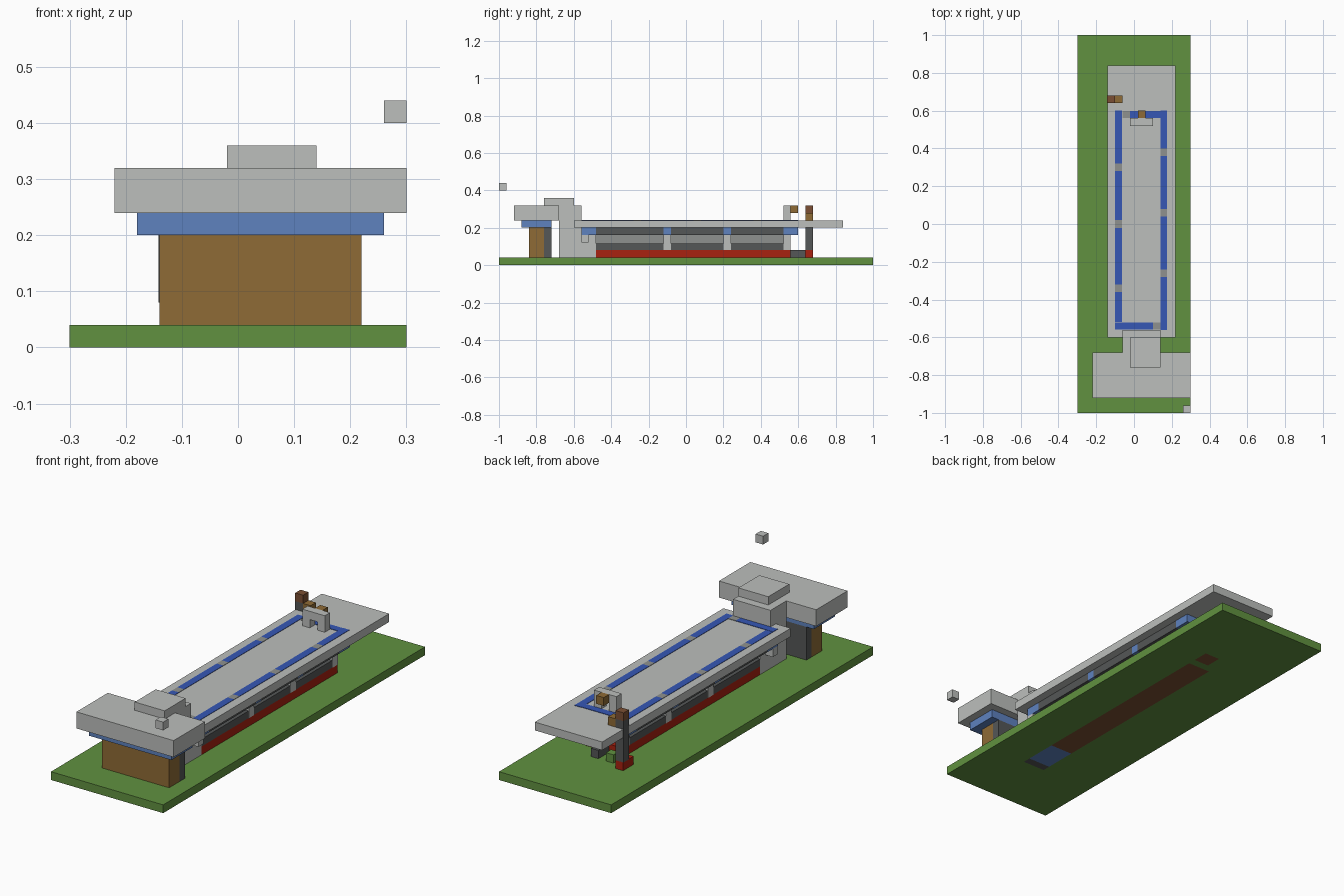
import bpy, bmesh
from mathutils import Vector

cube = bpy.data.objects.get("Cube")
if cube:
    bpy.data.objects.remove(cube)


def material(name, *rgb):
    """Flat material from display values, stored as linear."""
    lin = [((c + 0.055) / 1.055) ** 2.4 for c in rgb] + [1]
    m = bpy.data.materials.new(name)
    m.use_nodes = True
    m.diffuse_color = lin
    m.node_tree.nodes["Principled BSDF"].inputs["Base Color"].default_value = lin
    return m


GREEN = material("grass green", .38, .57, .25)
LIGHT = material("light grey", .74, .75, .74)
MID = material("mid grey", .56, .57, .56)
DARK = material("dark grey", .33, .34, .34)
BLUE = material("soft blue", .37, .51, .75)
DEEP = material("deep blue", .21, .34, .71)
BROWN = material("timber brown", .56, .42, .21)
UMBER = material("dark brown", .48, .31, .20)
RED = material("brick red", .66, .13, .06)


def finish(name, bm, *mats):
    mesh = bpy.data.meshes.new(name)
    bm.to_mesh(mesh)
    bm.free()
    for m in mats:
        mesh.materials.append(m)
    ob = bpy.data.objects.new(name, mesh)
    bpy.context.collection.objects.link(ob)
    return ob


def block(bm, x, y, z):
    """Add an axis-aligned box given as three (low, high) ranges."""
    verts = bmesh.ops.create_cube(bm, size=1)["verts"]
    for v in verts:
        v.co = Vector([(r[0] + r[1]) / 2 + c * (r[1] - r[0])
                       for r, c in zip((x, y, z), v.co)])


def box(name, mat, x, y, z):
    bm = bmesh.new()
    block(bm, x, y, z)
    return finish(name, bm, mat)


AXIS = 0.04          # long axis of the building
U = 0.04             # size of one building block


def pair(name, mat, inner, outer, y, z):
    """The same box on both sides of the building axis."""
    bm = bmesh.new()
    block(bm, (AXIS + inner, AXIS + outer), y, z)
    block(bm, (AXIS - outer, AXIS - inner), y, z)
    return finish(name, bm, mat)


# Lawn slab, with floor patches cut into its underside
patches = [((-.02, .10), (-.48, .52), 1), ((-.02, .10), (-.64, -.48), 2),
           ((-.02, .10), (-.68, -.64), 3), ((.02, .10), (.56, .64), 1)]
bm = bmesh.new()
block(bm, (-.3, .3), (-1, 1), (0, U))
for axis in (0, 1):
    for cut in sorted({c for p in patches for c in p[axis]}):
        co, no = Vector(), Vector()
        co[axis], no[axis] = cut, 1
        bmesh.ops.bisect_plane(bm, geom=bm.verts[:] + bm.edges[:] + bm.faces[:],
                               plane_co=co, plane_no=no)
for f in bm.faces:
    c = f.calc_center_median()
    if c.z < .001:
        for px, py, index in patches:
            if px[0] < c.x < px[1] and py[0] < c.y < py[1]:
                f.material_index = index
finish("lawn", bm, GREEN, UMBER, BLUE, DARK)

# Front hall
box("hall_wall", BROWN, (-.14, .22), (-.84, -.76), (.04, .20))
box("hall_back_wall", DARK, (-.14, .22), (-.76, -.72), (.04, .20))
box("hall_frieze", BLUE, (-.18, .26), (-.88, -.72), (.20, .24))
box("hall_roof", LIGHT, (-.22, .30), (-.92, -.68), (.24, .32))
box("hall_roof_cap", LIGHT, (-.02, .14), (-.76, -.60), (.32, .36))
box("neck_tower", LIGHT, (-.06, .14), (-.68, -.56), (.04, .32))
box("neck_passage", LIGHT, (-.06, .14), (-.56, -.48), (.04, .20))
box("floating_block", LIGHT, (.26, .30), (-1, -.96), (.40, .44))

# Long body
box("body_base", RED, (-.06, .14), (-.48, .56), (.04, .08))
box("body_sill", DARK, (-.06, .14), (-.48, .52), (.08, .115))
box("body_core", MID, (-.04, .12), (-.48, .53), (.115, .20))
for i, y in enumerate((-.12, .20, .52)):
    pair(f"pillars_{i + 1}", LIGHT, .06, .102, (y, y + U), (.08, .20))
pair("front_brackets", LIGHT, .10, .14, (-.56, -.52), (.12, .16))

# Beams below the eaves, dark with blue joints
beam = [-.56, -.48, -.12, -.08, .20, .24, .52, .60]
for i, (a, b) in enumerate(zip(beam, beam[1:])):
    pair(f"eaves_beams_{i + 1}", DARK if i % 2 else BLUE, .10, .14, (a, b), (.16, .20))
box("rear_beam", BLUE, (-.06, .14), (.56, .60), (.16, .20))

# Main roof with an inlaid blue border
box("main_roof", LIGHT, (-.14, .22), (-.60, .84), (.20, .24))
TOP = (.239, .242)


def border(name, along_y, low, ends, gaps):
    """A thin blue strip broken by short grey joints."""
    marks = [ends[0]] + [e for g in gaps for e in (g, g + U)] + [ends[1]]
    for i, run in enumerate(zip(marks, marks[1:])):
        side = (low, low + .036)
        x, y = (side, run) if along_y else (run, side)
        box(f"{name}_{i + 1}", MID if i % 2 else DEEP, x, y, TOP)


border("border_right", True, -.10, (-.52, .60), (-.36, -.02, .28))
border("border_left", True, .14, (-.56, .60), (-.28, .04, .36))
border("border_front", False, -.558, (-.10, .14), (.10,))
border("border_rear", False, .562, (-.06, .14), (-.06,))

# Small arch and timber on the roof
bm = bmesh.new()
for x in (-.02, .06):
    block(bm, (x, x + U), (.52, .56), (.24, .28))
block(bm, (-.02, .10), (.52, .56), (.28, .32))
finish("roof_arch", bm, LIGHT)
box("arch_peg", BROWN, (.02, .06), (.56, .60), (.28, .32))

# Rear post rising past the roof edge
box("post_foot", RED, (-.14, -.10), (.60, .68), (.04, .08))
box("post", DARK, (-.142, -.10), (.64, .68), (.08, .28))
box("post_cap", UMBER, (-.142, -.10), (.64, .68), (.28, .32))
box("post_peg", BROWN, (-.10, -.06), (.64, .68), (.24, .28))

# Rear steps
box("rear_step", DARK, (.02, .06), (.56, .64), (.04, .08))
box("rear_shrub", GREEN, (-.06, -.02), (.60, .64), (.04, .08))
